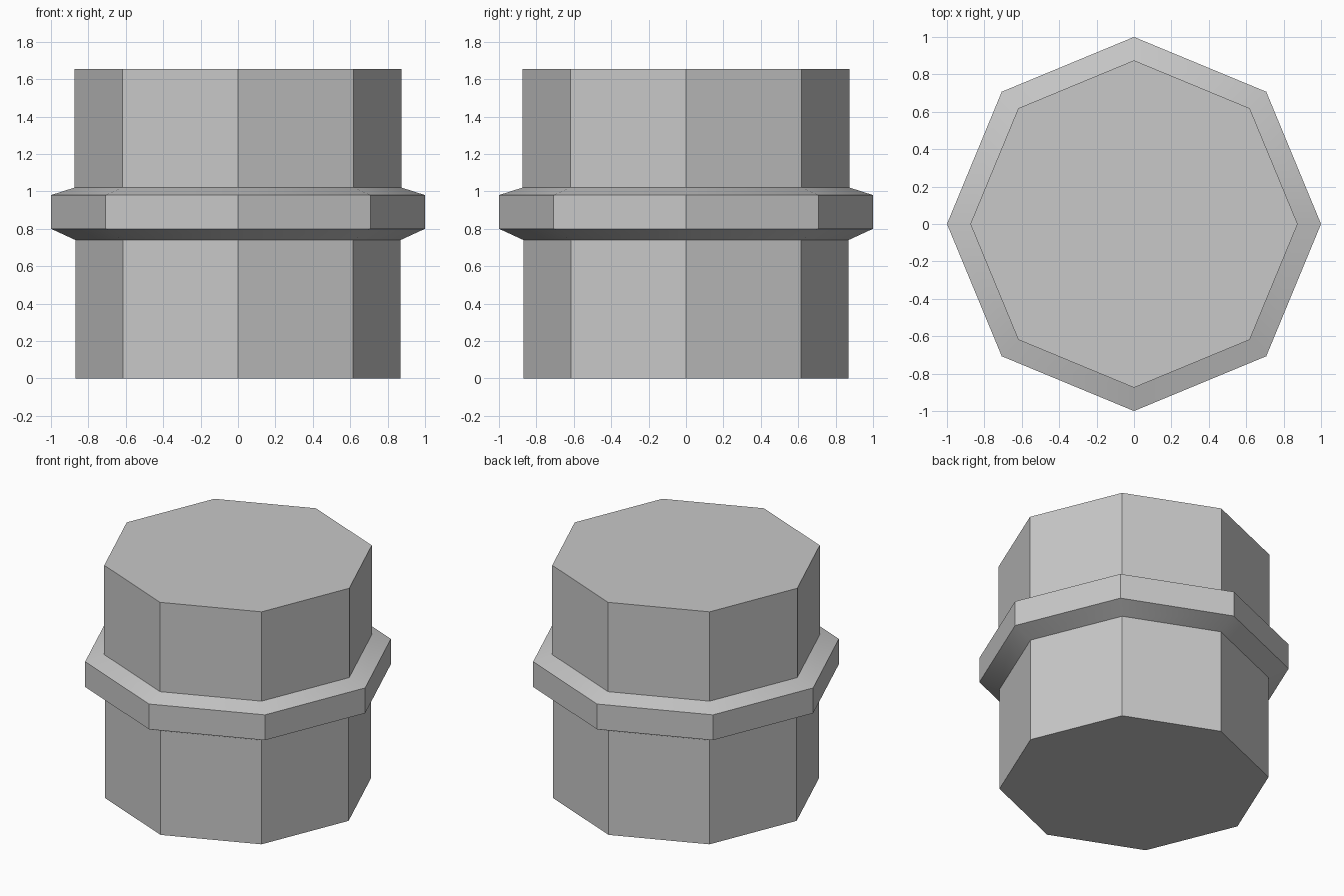
import bpy
import bmesh
from math import cos, sin, pi, radians

cube = bpy.data.objects.get("Cube")
if cube:
    bpy.data.objects.remove(cube, do_unlink=True)

SIDES = 8

# Single plain grey
grey = bpy.data.materials.new("light_grey")
grey.use_nodes = True
colour = (0.58, 0.58, 0.58, 1.0)
grey.diffuse_color = colour
grey.node_tree.nodes["Principled BSDF"].inputs["Base Color"].default_value = colour


def lathe(name, profile):
    """Closed solid from (radius, height) pairs, with corners on the axes."""
    bm = bmesh.new()
    rings = []
    for radius, height in profile:
        rings.append([bm.verts.new((radius * cos(2 * pi * i / SIDES),
                                    radius * sin(2 * pi * i / SIDES), height))
                      for i in range(SIDES)])
    for low, high in zip(rings, rings[1:]):
        for i in range(SIDES):
            j = (i + 1) % SIDES
            bm.faces.new((low[i], low[j], high[j], high[i]))
    bm.faces.new(list(reversed(rings[0])))
    bm.faces.new(rings[-1])
    mesh = bpy.data.meshes.new(name)
    bm.to_mesh(mesh)
    bm.free()
    mesh.materials.append(grey)
    obj = bpy.data.objects.new(name, mesh)
    bpy.context.collection.objects.link(obj)
    return obj


# Lower drum, bevelled collar and upper drum in one continuous profile
body = lathe("collared_octagonal_drum", [
    (0.87, 0.0), (0.87, 0.74),
    (1.0, 0.8), (1.0, 0.98),
    (0.875, 1.02), (0.875, 1.655),
])

# Soft shading round the collar slopes, crisp corners elsewhere
bpy.ops.object.select_all(action="DESELECT")
body.select_set(True)
bpy.context.view_layer.objects.active = body
bpy.ops.object.shade_smooth_by_angle(angle=radians(30))
